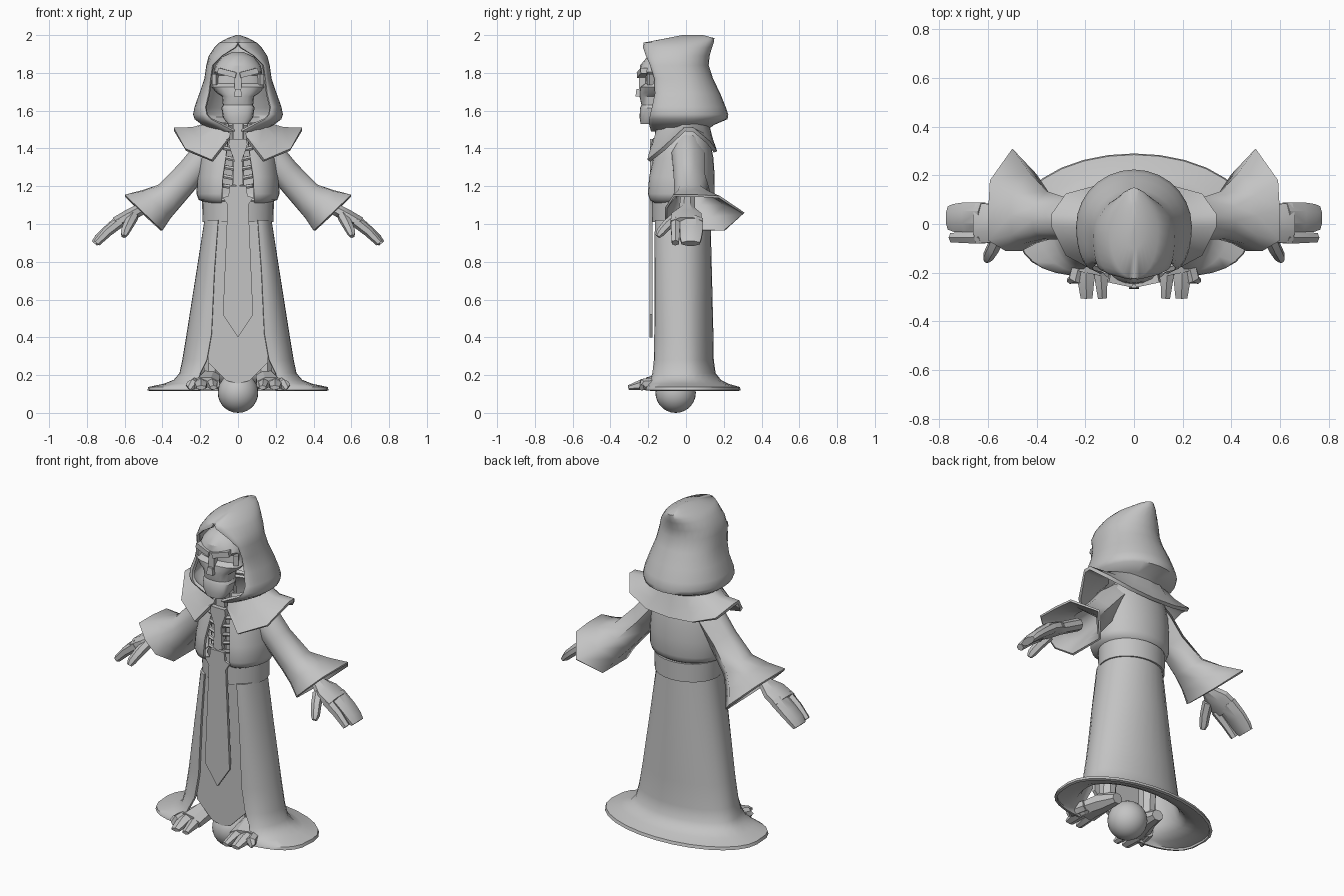
import bpy, bmesh, math
from mathutils import Vector, Euler

grey = bpy.data.materials.new("stone grey")
grey.diffuse_color = (0.55, 0.55, 0.55, 1)


def finish(name, verts, faces, thick=0, mirror=False, angle=35):
    """Make an object, apply thickness and mirroring, shade it."""
    me = bpy.data.meshes.new(name)
    bm = bmesh.new()
    vs = [bm.verts.new(v) for v in verts]
    for f in faces:
        bm.faces.new([vs[i] for i in f])
    bmesh.ops.remove_doubles(bm, verts=bm.verts, dist=0.0005)
    bm.to_mesh(me)
    bm.free()
    me.materials.append(grey)
    ob = bpy.data.objects.new(name, me)
    bpy.context.collection.objects.link(ob)
    bpy.ops.object.select_all(action='DESELECT')
    bpy.context.view_layer.objects.active = ob
    ob.select_set(True)
    if thick:
        m = ob.modifiers.new("thickness", 'SOLIDIFY')
        m.thickness, m.offset = thick, -1
        bpy.ops.object.modifier_apply(modifier=m.name)
    if mirror:
        m = ob.modifiers.new("mirror", 'MIRROR')
        m.use_mirror_merge = False
        bpy.ops.object.modifier_apply(modifier=m.name)
    bpy.ops.object.shade_smooth_by_angle(angle=math.radians(angle))
    return ob


def skin(rings, closed, caps=(False, False)):
    n = len(rings[0])
    verts = [v for r in rings for v in r]
    faces = []
    for i in range(len(rings) - 1):
        for j in range(n if closed else n - 1):
            k = (j + 1) % n
            faces.append((i*n + j, i*n + k, (i+1)*n + k, (i+1)*n + j))
    if caps[0]:
        faces.append(tuple(reversed(range(n))))
    if caps[1]:
        faces.append(tuple(range(len(verts) - n, len(verts))))
    return verts, faces


def both_sides(half):
    """Half outline from the front edge to the back centre, plus its mirror."""
    return half + [(-x, y, z) for x, y, z in reversed(half[:-1])]


def cloth(name, sections, thick=0.015, n=7, cap=False, angle=55):
    """Stacked rings: z, slit half-width, half-width, front y, side y, back y, front squareness."""
    rings = []
    for z, slit, rx, yf, ym, yb, *p in sections:
        half = []
        for i in range(2*n + 1):
            t = math.pi/2 * i/n
            c = math.cos(t)
            if i < n:
                half.append((slit + (rx - slit)*math.sin(t), ym + (yf - ym)*c**(p[0] if p else 1), z))
            else:
                half.append((rx*math.sin(t), ym - (yb - ym)*c, z))
        half[-1] = (0, yb, z)
        rings.append(both_sides(half))
    return finish(name, *skin(rings, False, (False, cap)), thick, False, angle)


def tube(name, path, side=(0, 1, 0), n=8, mirror=True, angle=35):
    """Tube through (x, y, z, radius along side, other radius)."""
    pts = [Vector(p[:3]) for p in path]
    v = Vector(side)
    rings = []
    for i, p in enumerate(pts):
        d = pts[min(i+1, len(pts)-1)] - pts[max(i-1, 0)]
        w = d.cross(v).normalized()
        s = w.cross(d).normalized()
        a = [2*math.pi*(j + .5)/n for j in range(n)]
        rings.append([p + s*math.cos(t)*path[i][3] + w*math.sin(t)*path[i][4] for t in a])
    return finish(name, *skin(rings, True, (True, True)), 0, mirror, angle)


def plate(name, half, y, thick):
    """Symmetric flat plate from half an (x, z) outline, bottom to top."""
    out = half + [(-x, z) for x, z in reversed(half) if x > 0]
    n = len(out)
    verts = [(x, y, z) for x, z in out] + [(x, y + thick, z) for x, z in out]
    faces = [tuple(range(n)), tuple(reversed(range(n, 2*n)))]
    faces += [(i, i + n, (i+1) % n + n, (i+1) % n) for i in range(n)]
    return finish(name, verts, faces)


def block(name, loc, size, rot=(0, 0, 0), taper=1, mirror=False):
    """Box whose lower end is scaled by taper."""
    R = Euler([math.radians(a) for a in rot]).to_matrix()
    verts = []
    for z in (-.5, .5):
        k = taper if z < 0 else 1
        for x, y in ((-.5, -.5), (.5, -.5), (.5, .5), (-.5, .5)):
            verts.append(Vector(loc) + R @ Vector((x*size[0]*k, y*size[1]*k, z*size[2])))
    f = [(3, 2, 1, 0), (4, 5, 6, 7)] + [(i, (i+1) % 4, (i+1) % 4 + 4, i + 4) for i in range(4)]
    return finish(name, verts, f, 0, mirror)


# Robe: skirt with flared hem, inner front panel, belt, hanging cloth
cloth("skirt", [
    (.12, .20, .48, -.215, .02, .29, .6), (.137, .20, .475, -.212, .02, .285, .6),
    (.155, .21, .39, -.20, .01, .222, .8), (.175, .21, .34, -.19, .005, .185), (.21, .20, .31, -.178, 0, .157),
    (.28, .165, .295, -.17, -.01, .147), (.42, .14, .272, -.168, -.015, .145),
    (.75, .125, .22, -.167, -.02, .137), (1.02, .105, .178, -.165, -.02, .13)])
plate("inner_panel", [(0, .155), (.06, .17), (.16, .27), (.16, .42), (.13, 1.02)], -.155, .02)
cloth("belt", [(1.01, 0, .188, -.182, -.02, .14), (1.118, 0, .19, -.184, -.02, .142)], .03)
plate("hanging_cloth", [(0, .40), (.08, .52), (.055, 1.10), (.08, 1.14), (.05, 1.15), (.045, 1.2)], -.194, .016)

# Upper robe, open over the chest
cloth("torso", [
    (1.112, .085, .17, -.165, -.02, .12), (1.128, .085, .208, -.192, -.02, .142),
    (1.16, .085, .22, -.202, -.02, .15), (1.25, .08, .215, -.195, -.01, .152),
    (1.35, .065, .205, -.172, 0, .145), (1.43, .055, .19, -.155, 0, .13),
    (1.49, .05, .14, -.14, 0, .115), (1.53, .05, .11, -.13, 0, .09)])

# Shoulder mantle
outer = [(.05, -.175, 1.455), (.14, -.205, 1.34), (.28, -.13, 1.40), (.34, -.01, 1.51),
         (.34, .04, 1.51), (.28, .125, 1.44), (.15, .16, 1.395), (0, .165, 1.385)]
inner = [(.04, -.155, 1.48), (.09, -.155, 1.51), (.13, -.1, 1.53), (.145, -.02, 1.54),
         (.145, .03, 1.54), (.125, .08, 1.54), (.07, .11, 1.54), (0, .12, 1.54)]
mid = [((a[0]+b[0])/2, (a[1]+b[1])/2, (a[2]+b[2])/2 - .012) for a, b in zip(outer, inner)]
finish("mantle", *skin([both_sides(r) for r in (outer, mid, inner)], False), .02, angle=45)

# Hood
cloth("hood", [
    (1.49, .02, .12, -.185, -.02, .10), (1.525, .085, .19, -.195, -.02, .15),
    (1.555, .145, .23, -.195, -.01, .22), (1.58, .165, .238, -.19, -.01, .224), (1.62, .172, .23, -.18, -.01, .21),
    (1.69, .155, .205, -.165, -.01, .182), (1.77, .145, .178, -.168, -.02, .143),
    (1.84, .135, .168, -.19, -.04, .12), (1.89, .085, .155, -.212, -.04, .125),
    (1.935, .015, .125, -.228, -.04, .138), (1.96, 0, .10, -.225, -.03, .147),
    (1.984, 0, .055, -.10, .01, .15), (2.0, 0, .01, -.02, .03, .09)], .018, 7, True)

# Skull with recessed eye band, brows and nose
cloth("skull", [
    (1.53, 0, .055, -.24, -.20, -.14, .6), (1.565, 0, .08, -.246, -.18, -.10, .6),
    (1.615, 0, .088, -.243, -.17, -.08, .6), (1.63, 0, .08, -.236, -.17, -.08, .6),
    (1.675, 0, .085, -.246, -.16, -.06, .6), (1.695, 0, .115, -.245, -.16, -.03, .7),
    (1.725, 0, .14, -.242, -.16, 0, .7), (1.745, 0, .130, -.215, -.14, .01, .7),
    (1.785, 0, .125, -.215, -.13, .03, .7), (1.805, 0, .128, -.246, -.13, .03, .7),
    (1.84, 0, .12, -.243, -.12, .03), (1.885, 0, .085, -.205, -.10, .01),
    (1.91, 0, .03, -.14, -.09, -.04)], 0, 5, True, 30)
block("brow", (.055, -.228, 1.80), (.10, .045, .03), (0, -14, 12), 1, True)
block("nose_bridge", (0, -.232, 1.755), (.035, .035, .10))
block("nose", (0, -.25, 1.695), (.03, .025, .04), (0, 0, 0), 1.4)
block("cheek_strut", (.118, -.185, 1.765), (.025, .035, .06), (0, 0, 30), 1, True)

# Neck, breastbone and ribs
tube("spine", [(0, -.06, 1.08, .035, .035), (0, -.06, 1.45, .035, .035), (0, -.09, 1.62, .035, .035)],
     mirror=False)
block("neck_front", (0, -.14, 1.49), (.055, .05, .08))
plate("breastbone", [(0, 1.20), (.028, 1.21), (.022, 1.34), (.05, 1.42), (.045, 1.45)], -.19, .03)
for i in range(5):
    z = 1.19 + i*.05
    tube("rib_%d" % (i + 1), [(.01, -.17, z, .012, .012), (.07, -.16, z + .012, .012, .012),
                              (.125, -.08, z + .02, .01, .01)], (0, 0, 1), 6)

# Wide sleeves: round at the shoulder, turning into a squarer slanted cuff
cuff = [(1, 0), (.38, .93), (-.2, 1), (-.8, 1), (-1, .3), (-1, -.4), (-.6, -1), (.5, -1)]
rings = []
for x, y, z, a, b, k in ((.11, .01, 1.42, .08, .075, 0), (.17, .01, 1.36, .09, .085, 0),
                         (.252, .015, 1.265, .085, .082, 0), (.359, .035, 1.15, .1, .086, .3),
                         (.43, .065, 1.105, .147, .108, .7), (.50, .10, 1.06, .21, .138, 1)):
    ring = []
    for s, u in cuff:
        f = 1 + (k - 1)*(1 - 1/math.hypot(s, u))
        ring.append((x + u*f*b*.72, y + s*f*a, z + u*f*b*.69))
    rings.append(ring)
finish("sleeves", *skin(rings, True, (True, False)), .012, True, 65)

# Hands
tube("palms", [(.40, .01, 1.14, .04, .035), (.52, .005, 1.075, .045, .034), (.575, .003, 1.045, .085, .037),
               (.645, .003, 1.005, .09, .036)], angle=25)
tube("fingers", [(.62, .028, 1.02, .066, .036), (.69, .028, .965, .066, .03),
                 (.735, .025, .925, .062, .027), (.76, .025, .897, .052, .02)], angle=25)
tube("index_fingers", [(.62, -.055, 1.015, .03, .03), (.69, -.056, .96, .026, .027),
                       (.748, -.056, .90, .022, .02)], n=6)
tube("thumbs", [(.555, -.045, 1.04, .03, .03), (.58, -.10, .995, .028, .028),
                (.60, -.135, .955, .024, .024), (.605, -.15, .935, .014, .014)], (1, 0, 0), 6)

# Legs, clawed feet and the supporting ball
tube("shins", [(.14, -.06, .17, .045, .05), (.13, -.04, .55, .05, .055)], (1, 0, 0))
tube("feet", [(.14, .03, .155, .035, .03), (.15, -.08, .175, .06, .055), (.175, -.2, .155, .085, .036)],
     (1, 0, 0), angle=25)
for nm, x0, x1, y1, w in (("inner", .14, .13, -.305, .03), ("outer", .20, .195, -.305, .04),
                          ("side", .22, .265, -.235, .03)):
    tube(nm + "_toes", [(x0, -.14, .158, w, .034), (x0*.5 + x1*.5, -.23, .15, w, .03),
                        (x1, y1, .134, w*.7, .012)], (1, 0, 0), 6)
r = .107
cloth("support_ball", [(r - r*math.cos(t), 0, r*math.sin(t), -.055 - r*math.sin(t), -.055, -.055 + r*math.sin(t))
                       for t in [math.pi*i/14 for i in range(15)]], 0)
